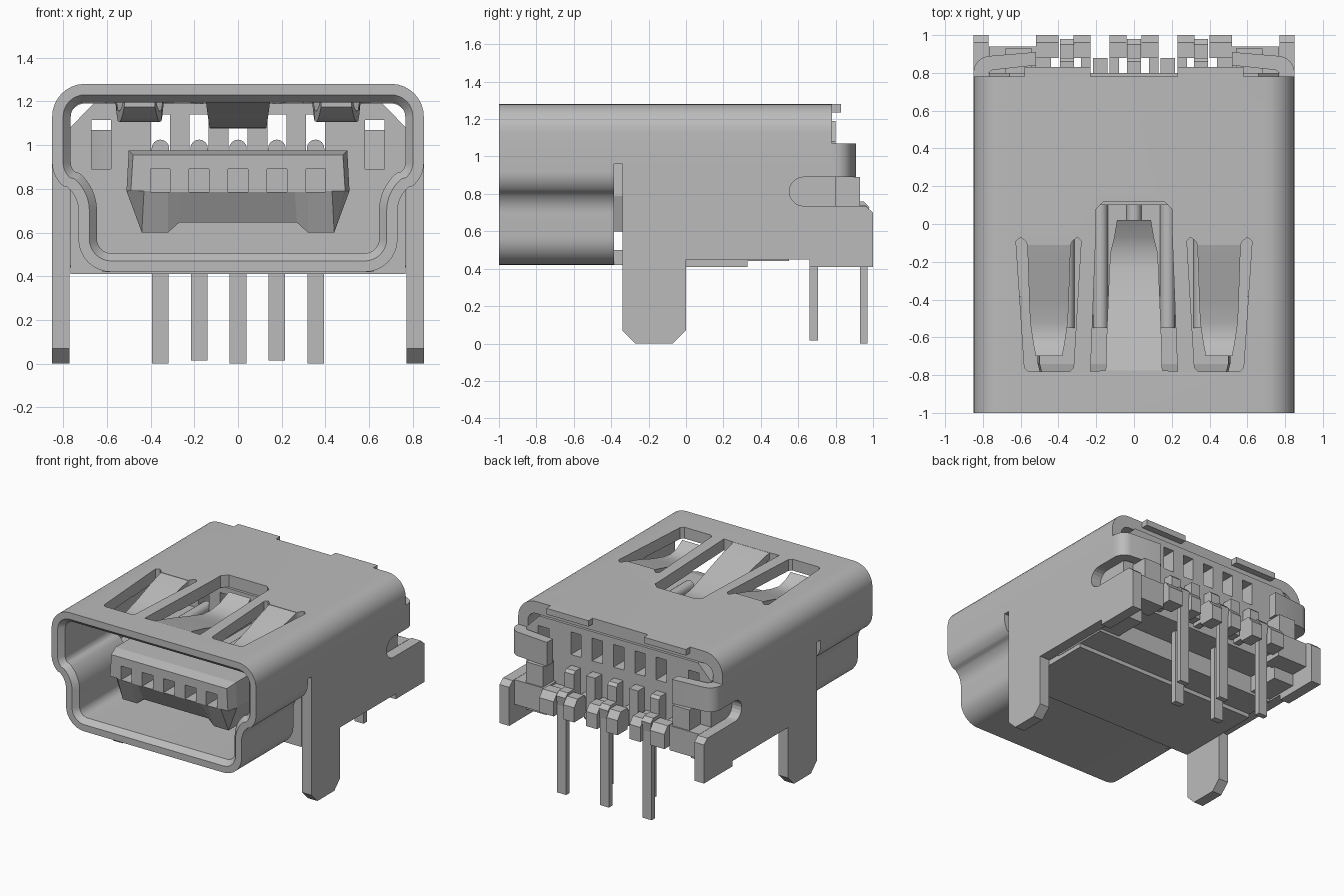
import bpy, bmesh, math

if "Cube" in bpy.data.objects:
    bpy.data.objects.remove(bpy.data.objects["Cube"], do_unlink=True)

grey = bpy.data.materials.new("neutral grey")
grey.use_nodes = True
COL = (0.5, 0.5, 0.5, 1)
grey.diffuse_color = COL
grey.node_tree.nodes["Principled BSDF"].inputs["Base Color"].default_value = COL


def finish(name, bm, smooth=False):
    bmesh.ops.recalc_face_normals(bm, faces=bm.faces)
    me = bpy.data.meshes.new(name)
    bm.to_mesh(me)
    bm.free()
    me.materials.append(grey)
    ob = bpy.data.objects.new(name, me)
    bpy.context.collection.objects.link(ob)
    if smooth:
        shade(ob)
    return ob


def activate(ob):
    bpy.ops.object.select_all(action='DESELECT')
    ob.select_set(True)
    bpy.context.view_layer.objects.active = ob


def shade(ob):
    activate(ob)
    bpy.ops.object.shade_smooth_by_angle(angle=math.radians(32))


def loft(name, rings, wrap=False, smooth=False):
    """Skin a list of closed rings; cap the ends, or wrap last to first."""
    bm = bmesh.new()
    vs = [[bm.verts.new(p) for p in r] for r in rings]
    n = len(vs[0])
    pairs = list(zip(vs, vs[1:])) + ([(vs[-1], vs[0])] if wrap else [])
    for a, b in pairs:
        for i in range(n):
            j = (i + 1) % n
            bm.faces.new((a[i], a[j], b[j], b[i]))
    if not wrap:
        bm.faces.new(vs[0])
        bm.faces.new(vs[-1])
    return finish(name, bm, smooth)


def prism(name, pts, axis, a, b, smooth=False):
    """Extrude a 2D outline along an axis from a to b."""
    put = {'x': lambda p, t: (t, p[0], p[1]),
           'y': lambda p, t: (p[0], t, p[1]),
           'z': lambda p, t: (p[0], p[1], t)}[axis]
    return loft(name, [[put(p, t) for p in pts] for t in (a, b)], smooth=smooth)


def boxes(name, spans):
    bm = bmesh.new()
    for x0, x1, y0, y1, z0, z1 in spans:
        g = bmesh.ops.create_cube(bm, size=1)['verts']
        bmesh.ops.scale(bm, vec=(x1 - x0, y1 - y0, z1 - z0), verts=g)
        bmesh.ops.translate(bm, vec=((x0 + x1) / 2, (y0 + y1) / 2, (z0 + z1) / 2), verts=g)
    return finish(name, bm)


def both(spans):
    return spans + [(-b, -a, *r) for a, b, *r in spans]


def arc(cx, cz, r, a0, a1, n=8):
    return [(cx + r * math.cos(math.radians(a0 + (a1 - a0) * i / n)),
             cz + r * math.sin(math.radians(a0 + (a1 - a0) * i / n))) for i in range(n + 1)]


def cut(targets, cutters):
    for t in targets:
        activate(t)
        for c in cutters:
            m = t.modifiers.new("cut", 'BOOLEAN')
            m.operation = 'DIFFERENCE'
            m.solver = 'EXACT'
            m.object = c
            bpy.ops.object.modifier_apply(modifier=m.name)
    for c in cutters:
        bpy.data.objects.remove(c, do_unlink=True)


def mirror_pts(half):
    return half + [(-x, z) for x, z in reversed(half)]


# Front shell sleeve with pinched sides and a chamfered mouth
def outline(t):
    return mirror_pts(arc(.70, 1.13, .15 - t, 90, 0) + arc(.71, .92, .14 - t, 0, -50)
                      + arc(.87, .70, .14 + t, 130, 180) + arc(.58, .57, .15 - t, 0, -90))


sleeve = loft("front_shell", [[(x, y, z) for x, z in outline(t)] for t, y in
              ((0, -1), (0, -.385), (.085, -.385), (.085, -.96), (.05, -1))], wrap=True)

# Rear shell roof, with rounded shoulders
roof_out = mirror_pts([(.85, .96)] + arc(.70, 1.13, .15, 0, 90))
roof_in = mirror_pts([(.77, .96)] + arc(.70, 1.13, .07, 0, 90))
half = len(roof_out) // 2
arch = [(.85, .96)] + arc(.70, 1.13, .15, 0, 90)
arch_in = [(.77, .96)] + arc(.70, 1.12, .07, 0, 90)
arch = arch + [(-x, z) for x, z in reversed(arch)]
arch_in = arch_in + [(-x, z) for x, z in reversed(arch_in)]
roof = prism("rear_shell_roof", arch + arch_in[::-1], 'y', -.385, .78)

# Spring windows in the roof
cutters = []
for s in (1, -1):
    cutters.append(prism("window_cutter", [(s * x, y) for x, y in (
        (.28, -.09), (.32, -.76), (.34, -.78), (.56, -.78), (.58, -.76), (.625, -.09),
        (.60, -.07), (.575, -.09), (.565, -.11), (.335, -.11), (.325, -.09), (.30, -.07))],
        'z', 1.15, 1.4))
cutters.append(prism("window_cutter", mirror_pts(
    [(.15, -.775), (.23, -.78), (.20, 0), (.20, .08), (.16, .12)]), 'z', 1.15, 1.4))
cut([sleeve, roof], cutters)
shade(sleeve)
shade(roof)


# Bent spring leaves: (y, top height, left x, right x)
def leaf(name, rows, th=.05):
    loft(name, [[(a, y, z), (b, y, z), (b, y, z - th), (a, y, z - th)] for y, z, a, b in rows],
         smooth=True)


for s, side in ((1, "left"), (-1, "right")):
    leaf(side + "_spring", [(y, z, s * a, s * b) for y, z, a, b in (
        (-.10, 1.28, .335, .565), (-.25, 1.24, .34, .56), (-.40, 1.19, .345, .555),
        (-.52, 1.16, .35, .55), (-.59, 1.155, .36, .54), (-.65, 1.18, .37, .53),
        (-.70, 1.225, .38, .52))])
leaf("centre_spring", [(y, z, -w, w) for y, z, w in (
    (-.78, 1.28, .15), (-.60, 1.235, .145), (-.40, 1.175, .137), (-.24, 1.13, .13),
    (-.15, 1.125, .125), (-.07, 1.155, .105), (.02, 1.21, .09))])

# Side plates with board legs, rear slot and tail
side = ([(-.34, .96), (-.34, .07), (-.27, 0), (-.07, 0), (0, .07), (0, .45), (.66, .45),
         (.66, .41), (1, .41), (1, .70), (.96, .735), (.63, .735)]
        + arc(.63, .8125, .0775, 270, 90, 10)[1:] + [(.78, .89), (.78, .96)])
wing = [(.85, .77)] + arc(.76, .80, .09, 0, 80, 6) + [(.52, .91), (.52, .84),
                                                     (.75, .815), (.77, .80), (.77, .77)]
for s, nm in ((1, "left"), (-1, "right")):
    prism(nm + "_side_plate", side, 'x', s * .77, s * .85)
    prism(nm + "_rear_clip", [(s * x, y) for x, y in wing], 'z', .89, 1.07, smooth=True)

# Floor of the rear shell, and small lips on the roof's back edge
boxes("rear_floor", [(-.765, .765, -.34, .33, .41, .50), (-.62, .62, -.386, -.33, .42, .50)])
boxes("roof_lips", both([(.23, .58, .77, .83, 1.235, 1.28)]))

# Insulator body with contact slits and corner windows
PINS = (-.355, -.178, 0, .178, .355)
body = prism("insulator_body", mirror_pts([(.66, 1.19), (.768, 1.08), (.768, .58)]), 'y', .10, .80)
slits = [(p - .043, p + .043, 0, 1, .97, 1.14) for p in PINS]
cut([body], [boxes("slit_cutter", slits + both([(.58, .67, 0, 1, .89, 1.115)]))])
boxes("insulator_base", [(-.768, .768, .10, .55, .44, .60)]
      + both([(.69, .768, -.34, .12, .45, .80), (.52, .768, .78, .94, .55, .735),
              (.54, .68, .78, .93, .735, .89), (.60, .768, .54, .80, .46, .60)]))

# Tongue: blunt nose, sloping underside, notched bottom
nose = mirror_pts([(.48, .955), (.49, .79), (.43, .79), (.32, .785), (.26, .785)])
mid = mirror_pts([(.50, .975), (.51, .79), (.44, .60), (.32, .60), (.27, .645)])
tongue = loft("tongue", [[(x, -.82, z) for x, z in nose], [(x, -.74, z) for x, z in mid],
                         [(x, .12, z) for x, z in mid]])
cut([tongue], [boxes("slot_cutter", [(p - .045, p + .045, -.9, -.62, .785, .89) for p in PINS])])

# Contact strips with rounded tops along the tongue
for p in PINS:
    prism("contact_strip", [(p + .04, .95)] + arc(p, .985, .04, 0, 180) + [(p - .04, .95)],
          'y', -.55, .14, smooth=True)

# Rear comb: stems with wider chamfered heads between the pins
for s in (1, -1):
    for a, b, c, d in ((.40, .52, .44, .52), (.23, .32, .23, .28), (.04, .13, .08, .13)):
        prism("comb_head", [(.88, .58), (1, .58), (1, .69), (.96, .74), (.88, .74)], 'x', s * a, s * b)
        boxes("comb_stem", [(min(s * c, s * d), max(s * c, s * d), .78, .90, .60, .72)])

# Contact pins: long row at the back, short row beneath the body
for i, p in enumerate(PINS):
    if i % 2 == 0:
        pts = [(.78, .89), (.86, .89), (.88, .87), (.88, .76), (.95, .76), (.98, .73), (.97, .66),
               (.97, 0), (.93, 0), (.93, .66), (.78, .66)]
        prism("rear_pin", pts, 'x', p - .038, p + .038)
    else:
        boxes("front_pin", [(p - .038, p + .038, .66, .705, .015, .62),
                            (p - .038, p + .038, .78, .88, .62, .89)])
